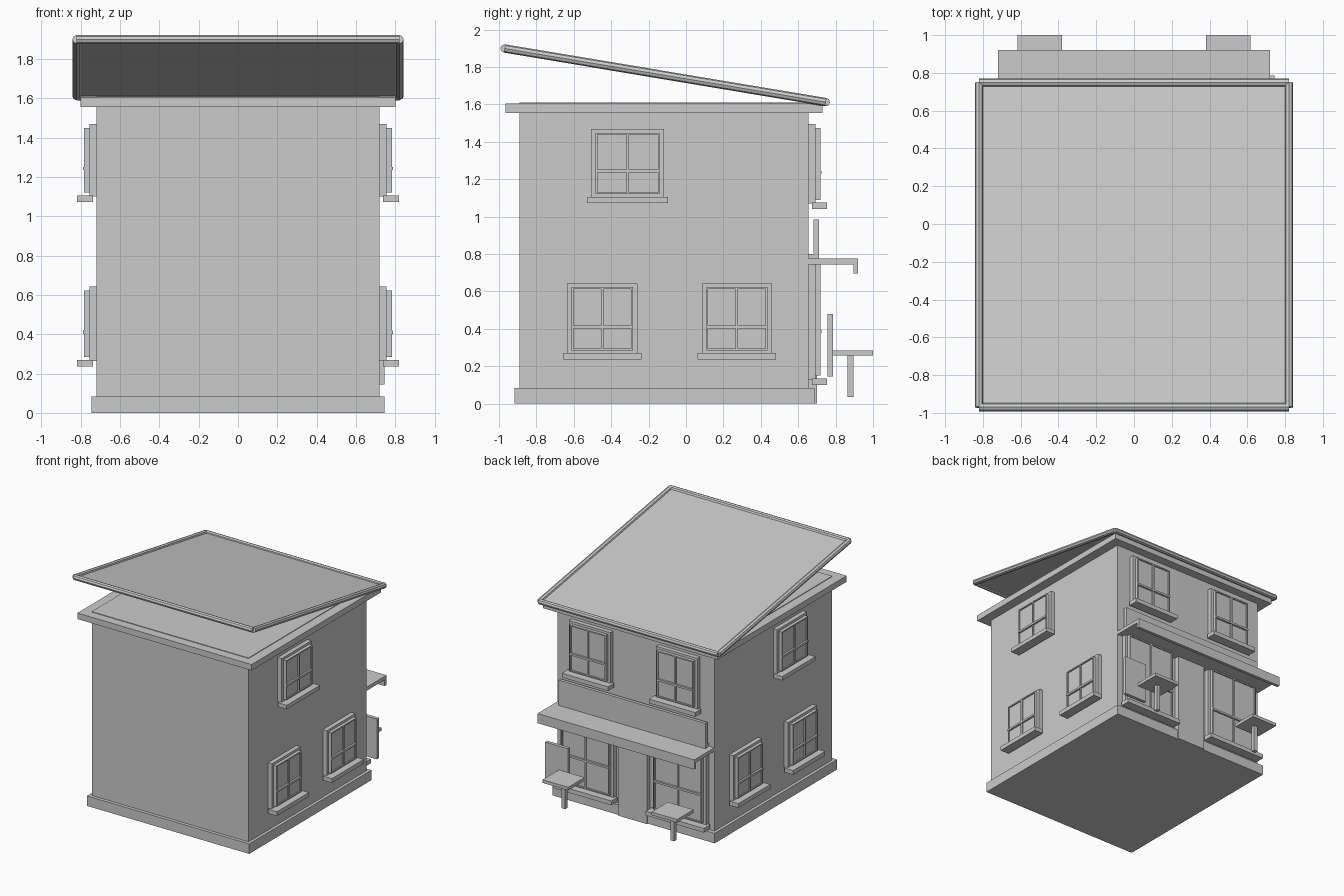
import bpy, math
from mathutils import Vector

if "Cube" in bpy.data.objects:
    bpy.data.objects.remove(bpy.data.objects["Cube"])

grey = bpy.data.materials.new("plain_grey")
grey.diffuse_color = (0.6, 0.6, 0.6, 1)
grey.use_nodes = True
grey.node_tree.nodes["Principled BSDF"].inputs["Base Color"].default_value = grey.diffuse_color


def finish(ob, name):
    ob.name = name
    ob.data.materials.append(grey)
    return ob


def box(name, x, y, z):
    """Box from (min, max) pairs."""
    lo, hi = zip(x, y, z)
    bpy.ops.mesh.primitive_cube_add(size=1, location=[(a + b) / 2 for a, b in zip(lo, hi)])
    ob = bpy.context.object
    ob.scale = [abs(b - a) for a, b in zip(lo, hi)]
    return finish(ob, name)


def bar(name, a, b, r):
    """Octagonal bar between two points."""
    a, b = Vector(a), Vector(b)
    d = b - a
    bpy.ops.mesh.primitive_cylinder_add(vertices=8, radius=r, depth=d.length, location=(a + b) / 2)
    ob = bpy.context.object
    ob.rotation_mode = 'QUATERNION'
    ob.rotation_quaternion = d.to_track_quat('Z', 'Y')
    ob.scale = (1.06, 1.06, 1)
    return finish(ob, name)


def window(name, wall, side, c, w, z0, z1, cross, sill_z, slab_z=None):
    """Window on a wall: side is 'left', 'right' or 'back'; c is its centre along the wall."""
    def part(suffix, half, out, z, mid=c):
        along = (mid - half, mid + half)
        depth = (wall + out[0], wall + out[1])
        if side == 'back':
            box(name + suffix, along, depth, z)
        else:
            s = 1 if side == 'right' else -1
            box(name + suffix, (s * depth[0], s * depth[1]), along, z)
    h = w / 2
    s0, s1 = slab_z or (z0 + 0.02, z1 - 0.02)
    part("_frame", h, (-0.01, 0.036), (z0, z1))
    part("_pane", h - 0.024, (0.03, 0.052), (s0, s1))
    # sash border and glazing bars
    for s in (-1, 1):
        part("_stile", 0.005, (0.03, 0.062), (s0, s1), c + s * (h - 0.029))
    for z in (s0, s1 - 0.01):
        part("_rail", h - 0.024, (0.03, 0.062), (z, z + 0.01))
    part("_mullion", 0.007, (0.05, 0.062), (s0, s1))
    part("_crossbar", h - 0.024, (0.05, 0.068), (cross - 0.008, cross + 0.008))
    part("_sill", h + 0.022, (0.018, 0.098), sill_z)


# Main body
box("base", (-0.745, 0.745), (-0.917, 0.688), (0, 0.083))
box("walls", (-0.72, 0.72), (-0.89, 0.656), (0.02, 1.61))
box("cornice", (-0.80, 0.80), (-0.965, 0.73), (1.555, 1.605))

# Tilted roof panel with rim bars
F, B = (-0.97, 1.899), (0.748, 1.612)
dy, dz = B[0] - F[0], B[1] - F[1]
bpy.ops.mesh.primitive_cube_add(size=1, location=(0, (F[0] + B[0]) / 2, (F[1] + B[1]) / 2))
panel = finish(bpy.context.object, "roof_panel")
panel.scale = (1.64, math.hypot(dy, dz), 0.01)
panel.rotation_euler.x = math.atan2(dz, dy)
for s in (-1, 1):
    bar("roof_side_rim", (s * 0.82, *F), (s * 0.82, *B), 0.021)
for y, z in (F, B):
    bar("roof_end_rim", (-0.82, y, z), (0.82, y, z), 0.021)

# Side windows
for side in ('left', 'right'):
    window("upper_side_window", 0.72, side, -0.312, 0.39, 1.1, 1.468, 1.243, (1.072, 1.105))
    for c in (-0.448, 0.272):
        window("lower_side_window", 0.72, side, c, 0.375, 0.265, 0.643, 0.41, (0.235, 0.27))

# Back windows and shop windows
for s in (-1, 1):
    window("upper_back_window", 0.656, 'back', s * 0.4, 0.38, 1.07, 1.495, 1.235, (1.04, 1.075), (1.09, 1.475))
    window("shop_window", 0.656, 'back', s * 0.425, 0.49, 0.13, 0.80, 0.385, (0.10, 0.135), (0.15, 0.745))

# Door, canopy and blank sign board
box("door", (-0.13, 0.13), (0.64, 0.70), (0.0, 0.745))
box("canopy", (-0.72, 0.72), (0.65, 0.92), (0.745, 0.775))
box("canopy_lip", (-0.72, 0.72), (0.895, 0.92), (0.695, 0.75))
box("sign_board", (-0.675, 0.675), (0.683, 0.71), (0.775, 0.985))

# Standing menu panel and tables
box("menu_panel", (0.535, 0.745), (0.757, 0.785), (0.145, 0.48))
for s in (-1, 1):
    box("table_top", (s * 0.5 - 0.118, s * 0.5 + 0.118), (0.785, 1.0), (0.257, 0.283))
    box("table_leg", (s * 0.5 - 0.017, s * 0.5 + 0.017), (0.864, 0.896), (0.035, 0.26))
